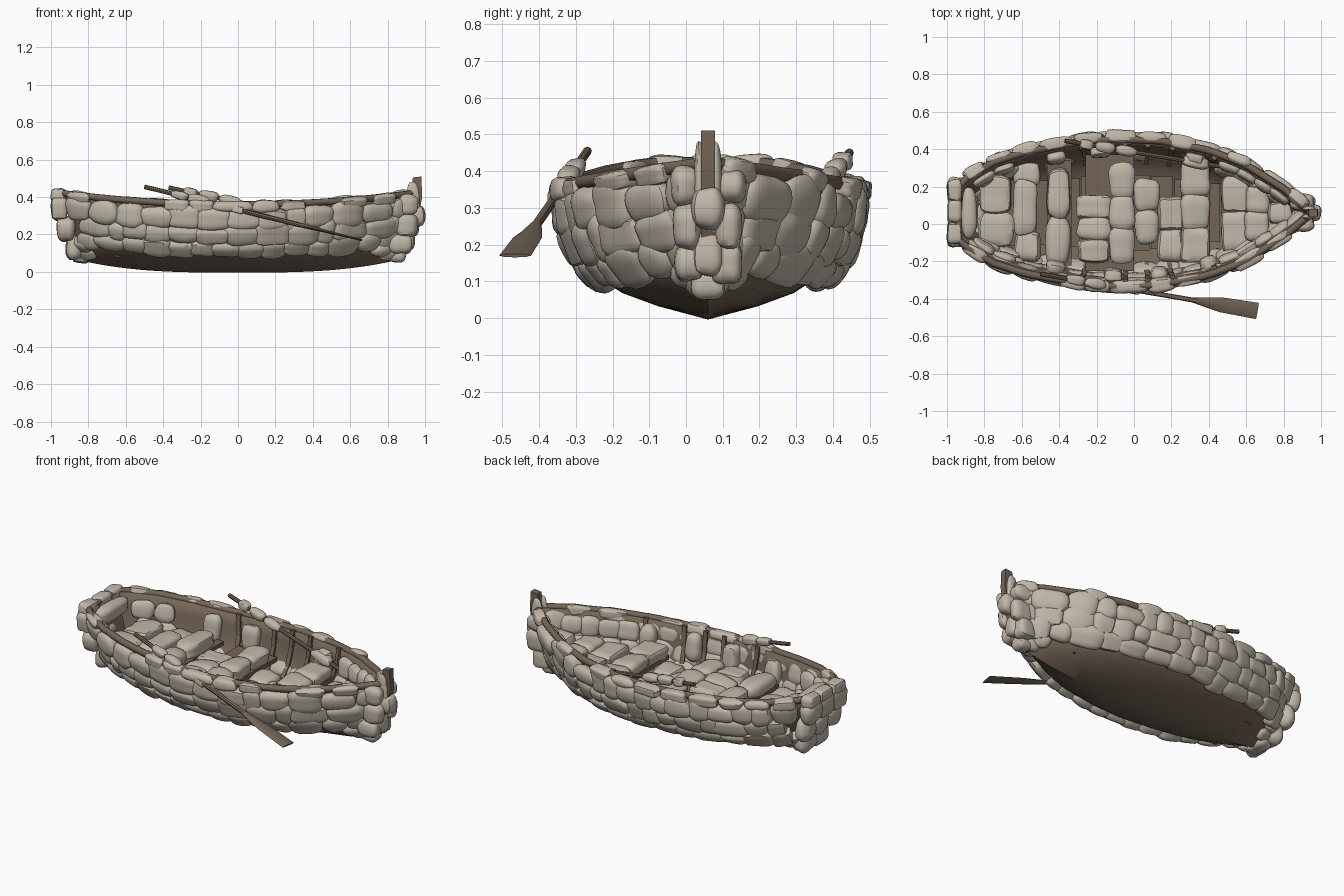
import bpy, bmesh, math, random
from mathutils import Vector, Matrix

if "Cube" in bpy.data.objects:
    bpy.data.objects.remove(bpy.data.objects["Cube"])

random.seed(4)
CY = 0.06  # hull centreline


def material(name, col):
    m = bpy.data.materials.new(name)
    m.diffuse_color = (*col, 1)
    m.use_nodes = True
    m.node_tree.nodes["Principled BSDF"].inputs["Base Color"].default_value = m.diffuse_color
    return m


STONE = material("pale stone", (0.53, 0.475, 0.395))
WOOD = material("weathered wood", (0.175, 0.13, 0.094))


def finish(name, bm, mat, angle=40):
    me = bpy.data.meshes.new(name)
    bmesh.ops.recalc_face_normals(bm, faces=bm.faces[:])
    bm.to_mesh(me)
    bm.free()
    ob = bpy.data.objects.new(name, me)
    bpy.context.collection.objects.link(ob)
    me.materials.append(mat)
    bpy.context.view_layer.objects.active = ob
    ob.select_set(True)
    bpy.ops.object.shade_smooth_by_angle(angle=math.radians(angle))
    ob.select_set(False)
    return ob


def lerp(table, x):
    if x <= table[0][0]:
        return table[0][1]
    for (a, p), (b, q) in zip(table, table[1:]):
        if x <= b:
            return p + (q - p) * (x - a) / (b - a)
    return table[-1][1]


BEAM = [(-1, .15), (-.95, .195), (-.8, .28), (-.62, .335), (-.3, .39), (-.1, .405), (.15, .395),
        (.42, .345), (.63, .27), (.85, .14), (1, .02)]
SECTION = [(0, 0), (.1, .33), (.2, .6), (.3, .77), (.45, .89), (.7, .97), (1, 1)]


def hull_point(u, f, side=1, inset=0):
    """u runs stern to bow, f runs keel to gunwale."""
    low = .003 + .06 * abs(u) ** 3
    high = .36 + .06 * u * u
    w = max(lerp(BEAM, u) * lerp(SECTION, f) - inset, 0)
    return Vector((u * (.82 + .12 * f), CY + side * w, low + (high - low) * f))


def stone(bm, c, size, rot=Matrix.Identity(3), power=3.0):
    """Pillow-shaped boulder with a little random lumpiness."""
    n, grid = 6, {}
    ph = [random.uniform(0, 6.28) for _ in range(3)]

    def vert(p):
        key = tuple(p)
        if key not in grid:
            d = Vector([math.tan(k / n * math.pi / 2 - math.pi / 4) for k in p])
            r = sum(abs(a) ** power for a in d) ** (-1 / power)
            d *= r * (1 + .06 * math.sin(2.5 * d.x + ph[0]) + .05 * math.sin(3 * d.y + ph[1])
                      + .04 * math.sin(3 * d.z + ph[2]))
            grid[key] = bm.verts.new(Vector(c) + rot @ Vector([a * s / 2 for a, s in zip(d, size)]))
        return grid[key]

    for axis in range(3):
        for end in (0, n):
            for i in range(n):
                for j in range(n):
                    q = []
                    for a, b in ((i, j), (i + 1, j), (i + 1, j + 1), (i, j + 1)):
                        p = [a, b]
                        p.insert(axis, end)
                        q.append(vert(p))
                    bm.faces.new(q)


def frame(u, f, side, inset=0):
    """Axes along the hull, up the hull, and outward."""
    e = .03
    a = (hull_point(min(u + e, 1), f, side, inset) - hull_point(max(u - e, -1), f, side, inset)).normalized()
    b = hull_point(u, min(f + e, 1), side, inset) - hull_point(u, f - e, side, inset)
    b = (b - a * b.dot(a)).normalized()
    return Matrix((a, b, a.cross(b))).transposed()


def jitter(v, k=.16):
    return v * random.uniform(1 - k, 1 + k)


def shell(f):
    """How far the planking sits inside the stone layer."""
    return .03 * min(1, max(0, (f - .12) / .2))


# Wooden hull shell with transom
bm = bmesh.new()
us = [-1 + i / 20 for i in range(41)]
fs = [0, .1, .2, .3, .45, .6, .8, 1]
prof = [(f, -1) for f in reversed(fs)] + [(f, 1) for f in fs[1:]]
rows = [[bm.verts.new(hull_point(u, f, s, shell(f))) for f, s in prof] for u in us]
for r, t in zip(rows, rows[1:]):
    for i in range(len(prof) - 1):
        bm.faces.new((r[i], r[i + 1], t[i + 1], t[i]))
bm.faces.new(rows[0])
hull = finish("hull", bm, WOOD)
mod = hull.modifiers.new("thickness", "SOLIDIFY")
mod.thickness, mod.offset = .014, 0

# Gunwale rail around the rim
cu = bpy.data.curves.new("gunwale_rail", "CURVE")
cu.dimensions, cu.bevel_depth, cu.bevel_resolution = "3D", .02, 1
path = [hull_point(u, 1, -1, .01) for u in reversed(us)] + [hull_point(u, 1, 1, .01) for u in us]
sp = cu.splines.new("POLY")
sp.points.add(len(path) - 1)
for p, v in zip(sp.points, path):
    p.co = (*v, 1)
cu.materials.append(WOOD)
bpy.context.collection.objects.link(bpy.data.objects.new("gunwale_rail", cu))

# Stone cladding in three courses, and longer capping stones
bm, cap = bmesh.new(), bmesh.new()
for side in (-1, 1):
    lean = Vector((0, .012 if side < 0 else 0, 0))
    for k, (f, h) in enumerate(((.345, .105), (.55, .115), (.79, .12))):
        u = -.99 + .04 * (k % 2)
        while u < .97:
            ln = random.uniform(.09, .18)
            m = min(u + ln / 1.8, .97)
            big = 1.12 if m > .6 else 1
            rot = frame(m, f, side)
            out = Vector((0, side * .006, 0))
            stone(bm, hull_point(m, f + random.uniform(-.02, .02), side) + lean + out,
                  (ln * 1.2, jitter(h) * big, jitter(.074, .12)), rot)
            u += ln * 1.06
    u = -.98
    while u < .9:
        ln = random.uniform(.12, .2)
        m = u + ln / 1.8
        if random.random() < (.8 if u < .3 else .5) and m < .95:
            stone(cap, hull_point(m, .97, side) + Vector((0, side * .006, 0)) + lean,
                  (ln, jitter(.06), jitter(.065)), frame(m, .95, side), 3.4)
        u += ln * 1.1
    # Low stones closing the underside at both ends
    for u, f in ((.91, .2), (.97, .12), (.98, .28), (-.98, .13), (-.98, .25)):
        stone(bm, hull_point(u, f, side), (.13, .08, .07), frame(u, f, side))
# Transom, bow and forefoot stones
for z, n, x in ((.13, 2, -.875), (.23, 3, -.92), (.34, 3, -.955)):
    for i in range(n):
        stone(bm, (x, CY + (i - (n - 1) / 2) * .115, z), (.09, .14, .13))
stone(bm, (-.84, CY, .09), (.10, .16, .09))
for x, z, w, h in ((.85, .095, .09, .10), (.90, .18, .085, .14), (.955, .30, .09, .13)):
    stone(bm, (x, CY, z), (.09, w, h), power=2.6)
for s in (-1, 1):
    stone(bm, (.90, CY + s * .055, .25), (.13, .08, .12))
    stone(bm, (.87, CY + s * .05, .15), (.12, .08, .11))
    stone(bm, (.90, CY + s * .06, .36), (.13, .08, .10))
    stone(cap, (.935, CY + s * .022, .38), (.07, .03, .19))
finish("cladding_stones", bm, STONE)
for y in (-.05, .07, .18):
    stone(cap, (-.96, y, .41), (.08, .12, .07))
stone(cap, (-.88, CY, .37), (.09, .27, .09))
finish("capping_stones", cap, STONE)

# Stones on the inner walls: dense at the ends, a few upright ones amidships
bm = bmesh.new()
for side in (-1, 1):
    for f in (.5, .78):
        for u in (-.88, -.76, .56, .66, .76, .85):
            stone(bm, hull_point(u, f, side, .05), (.12, .11, .05), frame(u, f, side, .05))
    for u in (-.46, -.2, .36) if side > 0 else (-.46, -.12, .15, .44):
        stone(bm, hull_point(u, .74, side, .06), (.10, .15, .07), frame(u, .74, side, .06))
finish("inner_wall_stones", bm, STONE)


def box(bm, c, size):
    bmesh.ops.create_cube(bm, size=1, matrix=Matrix.Translation(c) @ Matrix.Diagonal((*size, 1)))


# Floor boards, bench planks and ribs
bm = bmesh.new()
for i in range(10):
    x = -.6 + i * .125
    box(bm, (x, CY, .09), (.118, 1.02 * lerp(BEAM, (x + (.06 if x > 0 else -.06)) / .87), .02))
for x, d, z in ((-.66, .28, .19), (-.40, .13, .21), (-.13, .26, .19), (.33, .15, .2)):
    box(bm, (x, CY, z), (d, 1.6 * lerp(BEAM, (x + d / 2 * (1 if x > 0 else -1)) / .88), .025))
finish("floor_and_benches", bm, WOOD)
bm = bmesh.new()
for side in (-1, 1):
    for u in (-.3, -.05, .08, .22, .46):
        for f in (.36, .48, .6, .72, .84, .94):
            m = frame(u, f, side, .04).to_4x4()
            m.translation = hull_point(u, f, side, .04)
            bmesh.ops.create_cube(bm, size=1, matrix=m @ Matrix.Diagonal((.025, .06, .02, 1)))
finish("ribs", bm, WOOD)

# Stones lying on the benches and floor: x, width, height, y range, count
bm = bmesh.new()
for x, w, z, y0, y1, n in ((-.215, .18, .225, -.2, .15, 3), (-.065, .14, .235, -.2, .32, 3),
                           (.07, .13, .16, -.1, .24, 2), (.195, .13, .15, -.2, .14, 2),
                           (.33, .15, .235, -.2, .33, 3), (-.405, .13, .25, -.22, .29, 2),
                           (-.58, .13, .225, -.04, .22, 1), (-.74, .18, .235, -.12, .25, 2),
                           (-.57, .13, .2, -.2, -.04, 1), (-.57, .13, .2, .2, .33, 1),
                           (.54, .14, .2, -.14, .26, 2), (.66, .13, .23, -.08, .2, 2),
                           (.78, .13, .26, 0, .12, 1)):
    d = (y1 - y0) / n
    for i in range(n):
        tilt = Matrix.Rotation(random.uniform(-.1, .1), 3, "Y") @ Matrix.Rotation(random.uniform(-.06, .06), 3, "Z")
        stone(bm, (x, y0 + d * (i + .5), z), (w, d * 1.03, .085), tilt, 4.5)
finish("bench_stones", bm, STONE)

# Stem post
bm = bmesh.new()
outline = [(.80, .06), (.85, .055), (.92, .17), (.965, .30), (.985, .40), (.98, .51), (.935, .505), (.92, .40), (.86, .25)]
face = bm.faces.new([bm.verts.new((x, CY - .019, z)) for x, z in outline])
ext = bmesh.ops.extrude_face_region(bm, geom=[face])
bmesh.ops.translate(bm, vec=(0, .038, 0), verts=[g for g in ext["geom"] if isinstance(g, bmesh.types.BMVert)])
finish("stem_post", bm, WOOD)


def oar(name, a, b, sections, sleeves):
    """Lofted shaft and blade plus stone sleeves on the grip."""
    a, b = Vector(a), Vector(b)
    x = (b - a).normalized()
    y = Vector((0, 0, 1)).cross(x).normalized()
    rot = Matrix((x, y, x.cross(y))).transposed()
    bm, rings = bmesh.new(), []
    for t, w, h in sections:
        rings.append([bm.verts.new(a.lerp(b, t) + rot @ Vector((0, w * math.cos(k * math.pi / 4), h * math.sin(k * math.pi / 4))))
                      for k in range(8)])
    for r, s in zip(rings, rings[1:]):
        for k in range(8):
            bm.faces.new((r[k], r[k - 1], s[k - 1], s[k]))
    bm.faces.new(rings[0])
    bm.faces.new(rings[-1])
    finish(name, bm, WOOD)
    bm = bmesh.new()
    for t, ln, w in sleeves:
        stone(bm, a.lerp(b, t), (ln, w, w * .9), rot)
    finish(name + "_stones", bm, STONE)


oar("front_oar", (-.5, -.268, .455), (.66, -.465, .17),
    [(0, .012, .012), (.7, .013, .013), (.76, .026, .011), (.83, .04, .008), (1, .044, .005)],
    [(.16, .1, .05), (.25, .12, .058), (.36, .08, .045), (.43, .07, .045)])
oar("back_oar", (-.37, .445, .45), (.6, .285, .25), [(0, .012, .012), (1, .012, .012)],
    [(.12, .08, .05), (.22, .1, .06), (.34, .12, .055), (.72, .15, .06)])
